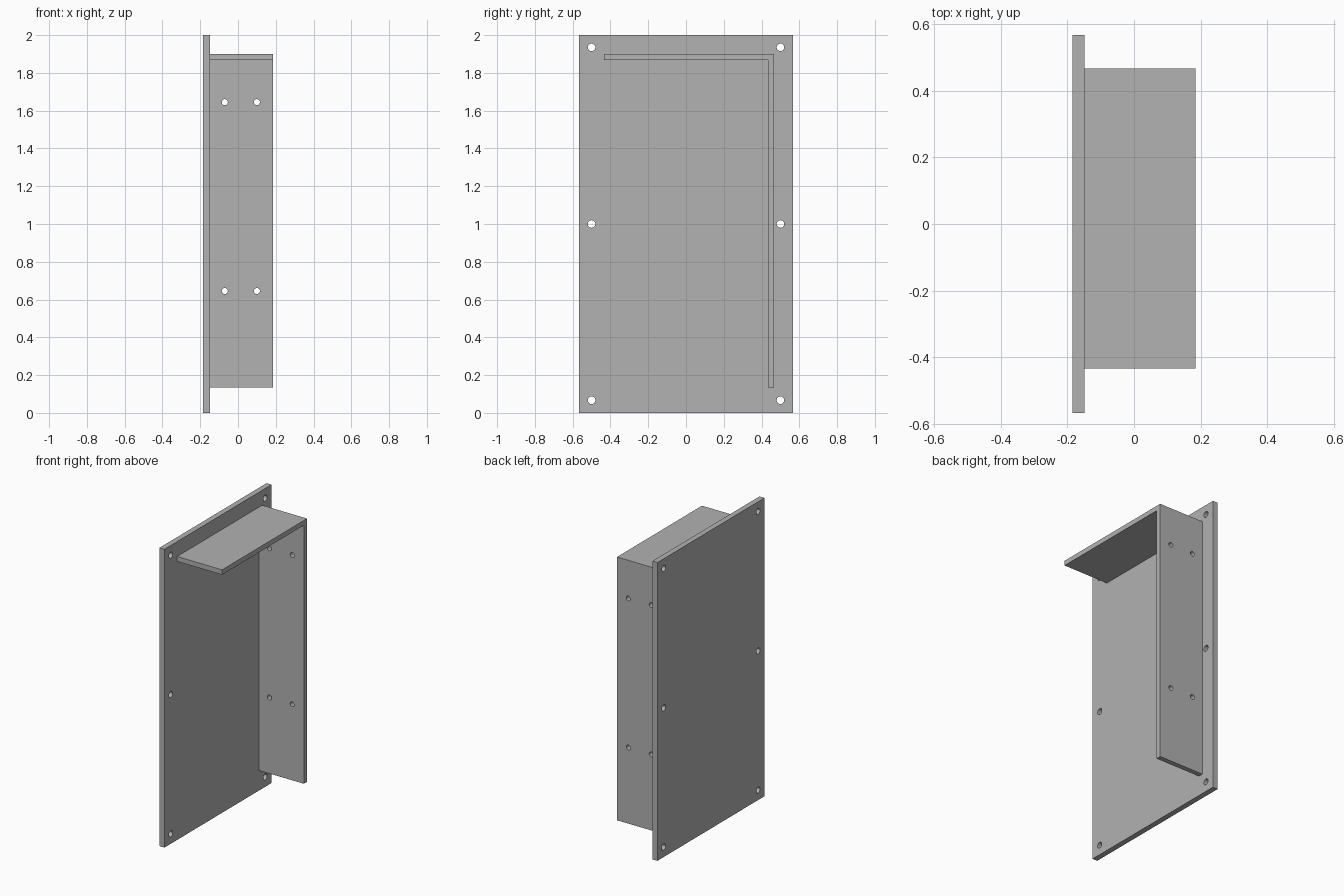
import bpy
import bmesh
from mathutils import Matrix, Vector
from math import pi

cube = bpy.data.objects.get("Cube")
if cube:
    bpy.data.objects.remove(cube, do_unlink=True)

grey = bpy.data.materials.new("plain grey")
grey.use_nodes = True
colour = (0.445, 0.445, 0.445, 1)
grey.diffuse_color = colour
grey.node_tree.nodes["Principled BSDF"].inputs["Base Color"].default_value = colour


def make_object(name, bm):
    bmesh.ops.recalc_face_normals(bm, faces=bm.faces)
    mesh = bpy.data.meshes.new(name)
    bm.to_mesh(mesh)
    bm.free()
    mesh.materials.append(grey)
    obj = bpy.data.objects.new(name, mesh)
    bpy.context.collection.objects.link(obj)
    return obj


def extrude_profile(name, points, x0, x1):
    """Extrude a closed (y, z) outline along x."""
    bm = bmesh.new()
    face = bm.faces.new([bm.verts.new((x0, y, z)) for y, z in points])
    result = bmesh.ops.extrude_face_region(bm, geom=[face])
    verts = [v for v in result["geom"] if isinstance(v, bmesh.types.BMVert)]
    bmesh.ops.translate(bm, verts=verts, vec=(x1 - x0, 0, 0))
    return make_object(name, bm)


def drill(obj, centres, radius, axis):
    """Cut round holes through the object along the given axis."""
    turn = Matrix.Rotation(pi / 2, 4, axis)
    bm = bmesh.new()
    for centre in centres:
        bmesh.ops.create_cone(bm, cap_ends=True, segments=32, radius1=radius,
                              radius2=radius, depth=0.2,
                              matrix=Matrix.Translation(Vector(centre)) @ turn)
    cutter = make_object(obj.name + "_hole_cutter", bm)
    cutter.hide_render = True
    mod = obj.modifiers.new("holes", 'BOOLEAN')
    mod.operation = 'DIFFERENCE'
    mod.solver = 'EXACT'
    mod.object = cutter
    bpy.ops.object.select_all(action='DESELECT')
    bpy.context.view_layer.objects.active = obj
    obj.select_set(True)
    bpy.ops.object.modifier_apply(modifier=mod.name)
    bpy.data.objects.remove(cutter, do_unlink=True)
    bpy.ops.object.shade_smooth_by_angle()


# Upright mounting plate with six screw holes
plate_back, plate_face, half_width = -0.185, -0.148, 0.567
plate = extrude_profile("mounting_plate",
                        [(-half_width, 0), (half_width, 0),
                         (half_width, 2), (-half_width, 2)],
                        plate_back, plate_face)
drill(plate, [(plate_face, y, z) for y in (-0.5, 0.5) for z in (0.067, 1.0, 1.935)],
      0.02, 'Y')

# L-shaped flange: a top shelf joined to a side wall with four holes
flange = extrude_profile("angle_flange",
                         [(-0.433, 1.9), (-0.433, 1.867), (0.433, 1.867),
                          (0.433, 0.135), (0.467, 0.135), (0.467, 1.9)],
                         plate_face, 0.185)
drill(flange, [(x, 0.45, z) for x in (-0.07, 0.1) for z in (0.645, 1.645)],
      0.016, 'X')
